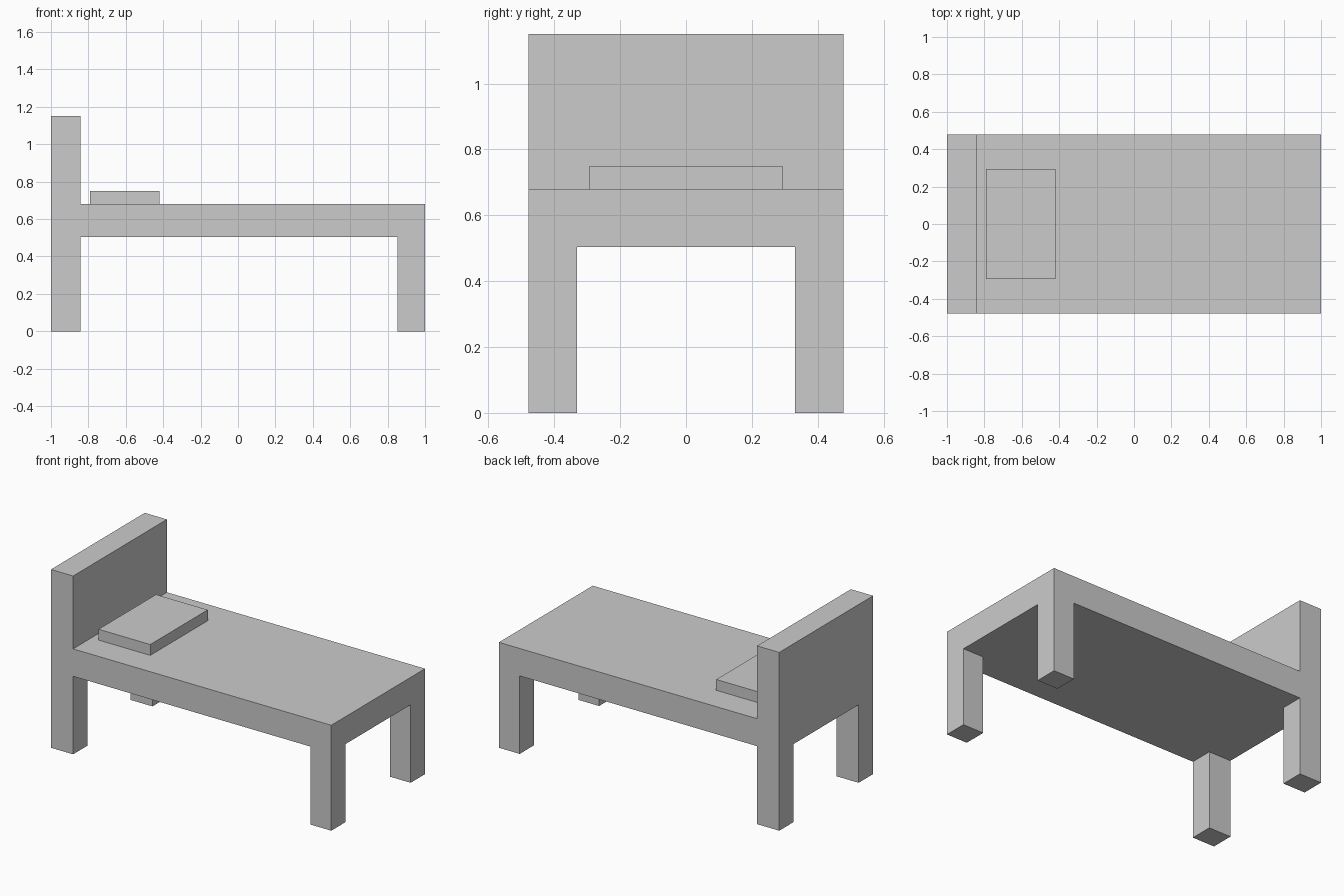
import bpy, bmesh
from mathutils import Vector

if "Cube" in bpy.data.objects:
    bpy.data.objects.remove(bpy.data.objects["Cube"])


def prism(name, points, depth):
    """Extrude a flat outline along the depth vector into a closed solid."""
    bm = bmesh.new()
    face = bm.faces.new([bm.verts.new(p) for p in points])
    bottom = [bm.verts.new(v.co + Vector(depth)) for v in face.verts]
    top = list(face.verts)
    bm.faces.new(bottom[::-1])
    for i in range(len(top)):
        j = (i + 1) % len(top)
        bm.faces.new((top[j], top[i], bottom[i], bottom[j]))
    bmesh.ops.recalc_face_normals(bm, faces=bm.faces)
    mesh = bpy.data.meshes.new(name)
    bm.to_mesh(mesh)
    bm.free()
    obj = bpy.data.objects.new(name, mesh)
    bpy.context.collection.objects.link(obj)
    return obj


W = 0.478                    # half width of the bed
LEG_Y = 0.331                # inner side of the legs
HEAD_X, FOOT_X = -0.842, 0.852
UNDER, DECK, TOP = 0.503, 0.68, 1.15

# Bed frame: L-shaped side profile, headboard and mattress in one solid
side = [(-1, 0), (1, 0), (1, DECK), (HEAD_X, DECK), (HEAD_X, TOP), (-1, TOP)]
frame = prism("bed_frame", [(x, -W, z) for x, z in side], (0, 2 * W, 0))

# Cross-shaped cutter opens the space below and leaves four corner legs
A, B, L = HEAD_X, FOOT_X, LEG_Y
plan = [(A, -0.8), (B, -0.8), (B, -L), (1.3, -L), (1.3, L), (B, L),
        (B, 0.8), (A, 0.8), (A, L), (-1.3, L), (-1.3, -L), (A, -L)]
cutter = prism("under_bed_cutter", [(x, y, -0.2) for x, y in plan], (0, 0, UNDER + 0.2))
cutter.hide_render = True
cutter.hide_set(True)
cut = frame.modifiers.new("open_underside", 'BOOLEAN')
cut.operation = 'DIFFERENCE'
cut.solver = 'EXACT'
cut.object = cutter

# Pillow
pillow = [(-0.79, -0.293), (-0.421, -0.293), (-0.421, 0.293), (-0.79, 0.293)]
prism("pillow", [(x, y, DECK) for x, y in pillow], (0, 0, 0.07))
